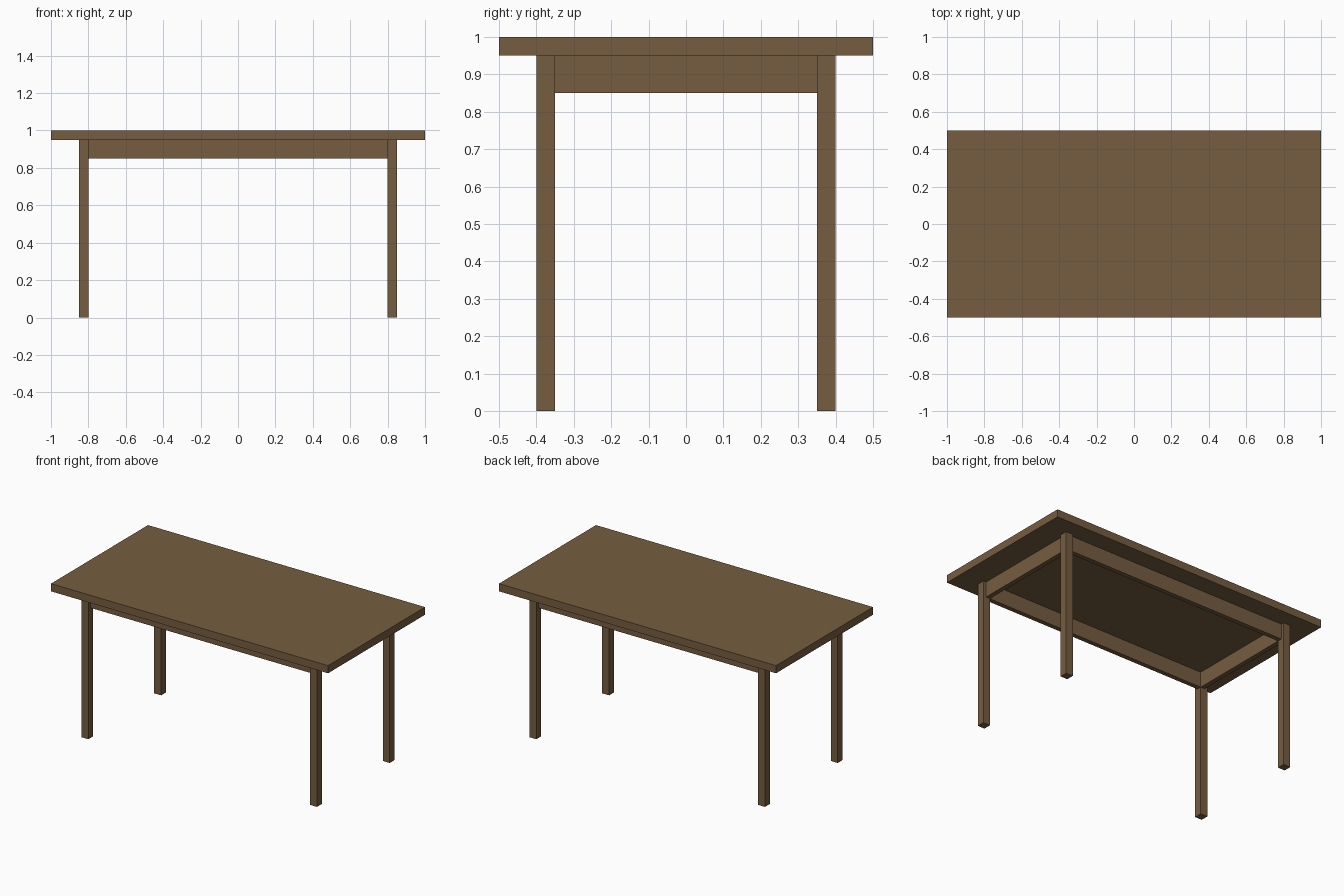
import bpy
import bmesh

if "Cube" in bpy.data.objects:
    bpy.data.objects.remove(bpy.data.objects["Cube"])

wood = bpy.data.materials.new("brown_wood")
wood.diffuse_color = (0.18, 0.11, 0.052, 1.0)
wood.use_nodes = True
wood.node_tree.nodes["Principled BSDF"].inputs["Base Color"].default_value = wood.diffuse_color


def box(name, lo, hi):
    """Axis-aligned box between two corners."""
    bm = bmesh.new()
    bmesh.ops.create_cube(bm, size=1.0)
    for v in bm.verts:
        v.co = [(a + b) / 2 + c * (b - a) for a, b, c in zip(lo, hi, v.co)]
    mesh = bpy.data.meshes.new(name)
    bm.to_mesh(mesh)
    bm.free()
    mesh.materials.append(wood)
    obj = bpy.data.objects.new(name, mesh)
    bpy.context.collection.objects.link(obj)
    return obj


TOP_Z = 0.95               # underside of the tabletop
APRON_Z = 0.85             # lower edge of the aprons
LEG_X, LEG_Y = 0.80, 0.35  # inner faces of the legs
LEG = 0.05                 # leg thickness
APRON = 0.03               # apron thickness, flush with the inner leg faces

# Tabletop
box("tabletop", (-1, -0.5, TOP_Z), (1, 0.5, 1.0))

# Four square legs
for sx, side in ((-1, "left"), (1, "right")):
    for sy, end in ((-1, "front"), (1, "back")):
        xs = sorted((sx * LEG_X, sx * (LEG_X + LEG)))
        ys = sorted((sy * LEG_Y, sy * (LEG_Y + LEG)))
        box(f"{end}_{side}_leg", (xs[0], ys[0], 0), (xs[1], ys[1], TOP_Z))

# Long aprons between the legs
for s, end in ((-1, "front"), (1, "back")):
    ys = sorted((s * LEG_Y, s * (LEG_Y + APRON)))
    box(f"{end}_apron", (-LEG_X, ys[0], APRON_Z), (LEG_X, ys[1], TOP_Z))

# Short aprons between the legs
for s, side in ((-1, "left"), (1, "right")):
    xs = sorted((s * LEG_X, s * (LEG_X + APRON)))
    box(f"{side}_apron", (xs[0], -LEG_Y, APRON_Z), (xs[1], LEG_Y, TOP_Z))
